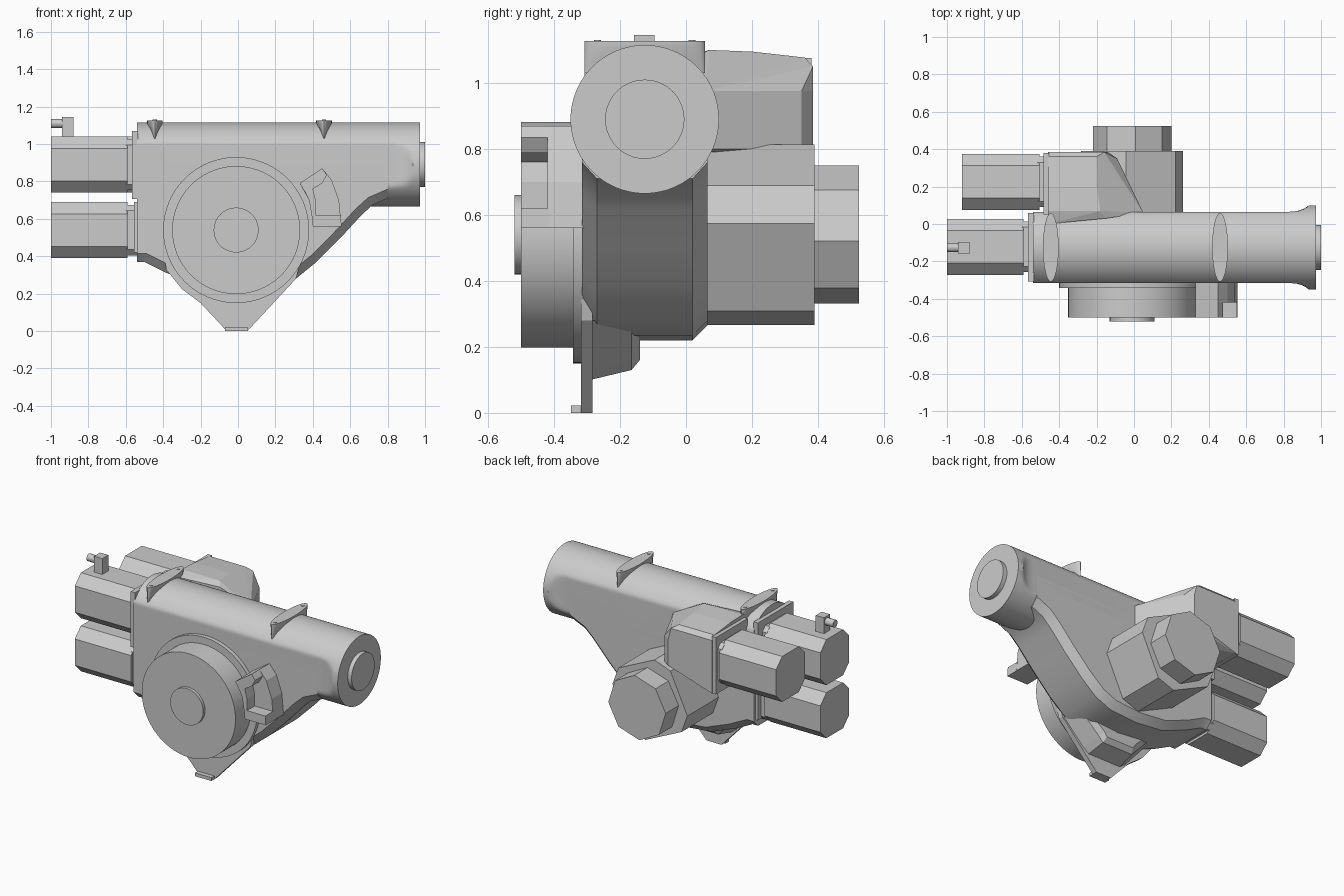
import bpy, bmesh
from math import sin, cos, pi, radians, sqrt
from mathutils import Vector

cube = bpy.data.objects.get("Cube")
if cube:
    bpy.data.objects.remove(cube, do_unlink=True)

grey = bpy.data.materials.new("machine_grey")
grey.use_nodes = True
grey.diffuse_color = (0.6, 0.6, 0.6, 1)
grey.node_tree.nodes["Principled BSDF"].inputs["Base Color"].default_value = (0.6, 0.6, 0.6, 1)

TUBE_Y, TUBE_Z, TUBE_R = -0.125, 0.89, 0.225
HUB_X, HUB_Z = -0.01, 0.54


def finish(name, bm, smooth=False):
    bmesh.ops.recalc_face_normals(bm, faces=bm.faces)
    mesh = bpy.data.meshes.new(name)
    bm.to_mesh(mesh)
    bm.free()
    mesh.materials.append(grey)
    ob = bpy.data.objects.new(name, mesh)
    bpy.context.scene.collection.objects.link(ob)
    if smooth:
        bpy.ops.object.select_all(action='DESELECT')
        ob.select_set(True)
        bpy.context.view_layer.objects.active = ob
        bpy.ops.object.shade_smooth_by_angle(angle=radians(30))
    return ob


def place(axis, p, t):
    """Put a 2D profile point at distance t along the axis."""
    return {'x': (t, p[0], p[1]), 'y': (p[0], t, p[1]), 'z': (p[0], p[1], t)}[axis]


def loft(axis, sections):
    """Join rings of equal length, given as (distance, points)."""
    bm = bmesh.new()
    rings = [[bm.verts.new(place(axis, p, t)) for p in pts] for t, pts in sections]
    n = len(rings[0])
    for a, b in zip(rings, rings[1:]):
        for i in range(n):
            j = (i + 1) % n
            bm.faces.new((a[i], a[j], b[j], b[i]))
    bm.faces.new(rings[0])
    bm.faces.new(rings[-1])
    return bm


def prism(name, axis, pts, a, b, smooth=False):
    return finish(name, loft(axis, [(a, pts), (b, pts)]), smooth)


def circle(cx, cy, r, n=64):
    return [(cx + r * cos(2 * pi * i / n), cy + r * sin(2 * pi * i / n)) for i in range(n)]


def polygon(cx, cy, r, degrees):
    return [(cx + r * cos(radians(d)), cy + r * sin(radians(d))) for d in degrees]


def rect(x0, y0, x1, y1):
    return [(x0, y0), (x1, y0), (x1, y1), (x0, y1)]


def chamfered(cx, cy, h, c):
    k = h - c
    return [(cx + x, cy + y) for x, y in
            ((h, -k), (h, k), (k, h), (-k, h), (-h, k), (-h, -k), (-k, -h), (k, -h))]


def hull(name, points):
    bm = bmesh.new()
    for p in points:
        bm.verts.new(p)
    res = bmesh.ops.convex_hull(bm, input=bm.verts)
    junk = {g for g in res["geom_interior"] if isinstance(g, bmesh.types.BMVert)}
    bmesh.ops.delete(bm, geom=list(junk), context='VERTS')
    bmesh.ops.dissolve_limit(bm, angle_limit=radians(1), verts=bm.verts, edges=bm.edges)
    return finish(name, bm)


# Main body with chamfered lower rim
outline = [(-.54, .9), (-.54, .37), (-.5, .37), (-.38, .31), (-.2, .24), (0, .22), (.2, .235),
           (.31, .28), (.42, .37), (.55, .5), (.66, .62), (.72, .675), (.8, .71), (.8, .9)]
bm = loft('y', [(-.315, outline), (.065, outline)])
bmesh.ops.recalc_face_normals(bm, faces=bm.faces)
bm.normal_update()
rim = [e for e in bm.edges if
       any(abs(f.normal.y) > .9 for f in e.link_faces) and
       any(f.normal.z < -.3 for f in e.link_faces)]
bmesh.ops.bevel(bm, geom=rim, offset=.045, segments=1, affect='EDGES')
finish("body", bm, True)


# Long tube with flattened sides that flares to a full round end
def tube_ring(half):
    return [(TUBE_Y + max(-half, min(half, y)), z) for y, z in circle(0, TUBE_Z, TUBE_R, 96)]


finish("main_tube", loft('x', [(x, tube_ring(h)) for x, h in
       ((-.54, .19), (.83, .19), (.87, .194), (.9, .203), (.92, .214), (.935, .225), (.972, .225))]), True)
prism("tube_end_cap", 'x', circle(TUBE_Y, TUBE_Z, .12), .96, 1, True)

# Front drum, its flange and centre boss
prism("drum_flange", 'y', circle(HUB_X, HUB_Z, .39, 96), -.342, -.3, True)
prism("drum", 'y', circle(HUB_X, HUB_Z, .342, 96), -.5, -.33, True)
prism("drum_boss", 'y', circle(HUB_X, HUB_Z, .12), -.52, -.49, True)

# Pointed lower plate with lip and gusset behind it
prism("pointed_plate", 'y', [(-.4, .54), (-.385, .33), (-.3, .225), (-.2, .15), (-.06, 0),
                             (.05, 0), (.31, .28), (.38, .54)], -.318, -.284)
prism("plate_lip", 'y', rect(-.07, 0, .05, .022), -.348, -.31)
wide = [(-.3, .28), (-.17, .13), (-.13, .1), (.11, .1), (.15, .13), (.3, .28)]
narrow = [(-.26, .28), (-.15, .16), (-.12, .13), (.1, .13), (.13, .16), (.26, .28)]
back = [(-.22, .28), (-.13, .19), (-.11, .16), (.09, .16), (.11, .19), (.22, .28)]
finish("plate_gusset", loft('y', [(-.29, wide), (-.165, narrow), (-.14, back)]))

# Side handle: solid back, two arms and an inner rib around an open pocket
grip = [(.33, .79), (.45, .87), (.5, .81), (.54, .7), (.553, .56), (.4, .56), (.395, .63), (.38, .7)]
prism("handle_back", 'y', grip, -.42, -.3)
prism("handle_top_arm", 'y', [(.33, .79), (.45, .87), (.475, .835), (.45, .79), (.4, .76), (.36, .74)],
      -.5, -.415)
prism("handle_bottom_arm", 'y', [(.4, .56), (.553, .56), (.55, .62), (.395, .62)], -.5, -.415)
prism("handle_inner_rib", 'y', [(.36, .74), (.4, .76), (.415, .7), (.415, .61), (.395, .61), (.38, .7)],
      -.5, -.415)

# Rear hub: chamfered block with a smaller eight-sided end
prism("rear_hub", 'y', polygon(HUB_X, HUB_Z, .275, [q + d for q in (0, 90, 180, 270) for d in (7, 33)]),
      .03, .39)
prism("rear_hub_end", 'y', polygon(HUB_X, HUB_Z, .21, [40 + 45 * i for i in range(8)]), .38, .525)

# Rear gearbox with sloping top and slanted side
hull("rear_gearbox", [
    (-.46, 0, 1.08), (-.15, .03, 1.08), (-.46, .07, 1.1), (-.18, .07, 1.1), (-.46, .2, 1.095), (-.2, .2, 1.095),
    (-.46, .36, 1.077), (-.2, .36, 1.077), (-.46, .385, 1.05), (-.16, .385, 1.05),
    (.05, .06, .975), (-.09, .35, .975), (-.14, .385, .975),
    (.05, .06, .8), (-.09, .35, .8), (-.14, .385, .8), (-.46, .385, .7), (-.46, 0, .7)])
prism("rear_gearbox_plate", 'x', rect(.05, .7, .38, 1.075), -.485, -.455)

# Three motors with necks and mounting plates
for name, y, z, x0, x1 in (("upper_motor", -.122, .89, -1, -.59),
                           ("lower_motor", -.122, .54, -1, -.59),
                           ("rear_motor", .225, .89, -.92, -.505)):
    prism(name, 'x', chamfered(y, z, .15, .063), x0, x1)
    prism(name + "_neck", 'x', chamfered(y, z, .135, .03), x1 - .01, x1 + .06)
prism("upper_motor_plate", 'x', rect(-.308, .705, .06, 1.07), -.567, -.535)
prism("lower_motor_plate", 'x', rect(-.29, .42, .045, .69), -.555, -.535)

# Pin fitting on the upper motor
prism("pin_block", 'y', rect(-.94, 1.03, -.88, 1.145), -.157, -.095)
prism("pin", 'x', circle(-.126, 1.11, .024, 24), -1, -.93, True)

# Lens-shaped brackets over the tube, each with two small bolts
for name, x in (("left_bracket", .46), ("right_bracket", -.445)):
    def lens(half, length=.183):
        pts = []
        for i in range(32):
            a = 2 * pi * i / 32
            pts.append((x + half * cos(a), TUBE_Y + length * sin(a)))
        return pts
    finish(name, loft('z', [(1.03, lens(.012)), (1.055, lens(.022)), (1.11, lens(.042)), (1.127, lens(.042))]),
           True)
    for side in (-1, 1):
        prism(name + "_bolt", 'z', circle(x, TUBE_Y + side * .143, .011, 16), 1.12, 1.13)
